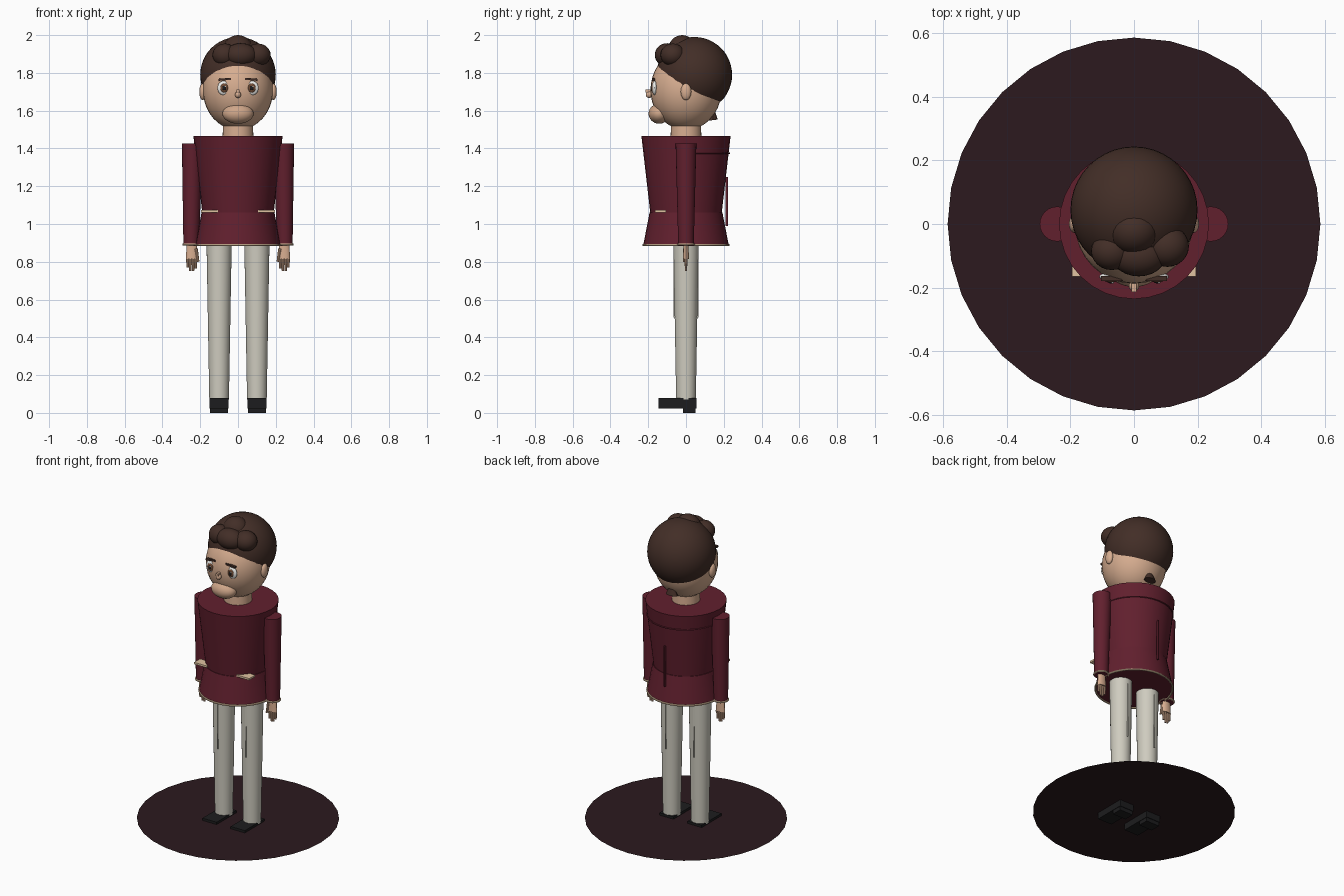
import bpy, bmesh, math
from mathutils import Vector, Matrix

if "Cube" in bpy.data.objects:
    bpy.data.objects.remove(bpy.data.objects["Cube"])


def mat(name, r, g, b):
    m = bpy.data.materials.new(name)
    m.diffuse_color = (r, g, b, 1)
    m.use_nodes = True
    m.node_tree.nodes["Principled BSDF"].inputs["Base Color"].default_value = m.diffuse_color
    return m


JACKET = mat("maroon", 0.12, 0.014, 0.027)
SKIN = mat("skin", 0.68, 0.42, 0.28)
MUZZLE = mat("muzzle_skin", 0.62, 0.38, 0.25)
CLOTH = mat("trouser_cloth", 0.62, 0.60, 0.52)
HAIR = mat("brown_hair", 0.055, 0.027, 0.02)
BASE = mat("dark_base", 0.025, 0.01, 0.013)
BLACK = mat("black", 0.012, 0.012, 0.013)
TRIM = mat("cream_trim", 0.75, 0.55, 0.36)
WHITE = mat("eye_white", 0.85, 0.85, 0.82)
BROWN = mat("iris_brown", 0.16, 0.07, 0.035)


def finish(name, bm, m, smooth=True):
    bmesh.ops.recalc_face_normals(bm, faces=bm.faces)
    me = bpy.data.meshes.new(name)
    bm.to_mesh(me)
    bm.free()
    me.materials.append(m)
    ob = bpy.data.objects.new(name, me)
    bpy.context.collection.objects.link(ob)
    if smooth:
        bpy.ops.object.select_all(action='DESELECT')
        ob.select_set(True)
        bpy.context.view_layer.objects.active = ob
        bpy.ops.object.shade_smooth_by_angle(angle=math.radians(35))
    return ob


def tube(name, m, a, b, ra, rb, sides=32, squash=1.0):
    """Capped cone from a to b; squash flattens it in y."""
    a, b = Vector(a), Vector(b)
    d = b - a
    bm = bmesh.new()
    bmesh.ops.create_cone(bm, cap_ends=True, segments=sides, radius1=ra, radius2=rb, depth=d.length)
    rot = Vector((0, 0, 1)).rotation_difference(d).to_matrix().to_4x4()
    bm.transform(Matrix.Translation((a + b) / 2) @ Matrix.Diagonal((1, squash, 1, 1)) @ rot)
    return finish(name, bm, m)


def ball(name, m, c, r, u=32, v=20):
    bm = bmesh.new()
    bmesh.ops.create_uvsphere(bm, u_segments=u, v_segments=v, radius=1)
    bm.transform(Matrix.Translation(c) @ Matrix.Diagonal((*r, 1)))
    return finish(name, bm, m)


def box(name, m, c, size, tilt=0):
    bm = bmesh.new()
    bmesh.ops.create_cube(bm, size=1)
    bm.transform(Matrix.Translation(c) @ Matrix.Rotation(tilt, 4, 'Y') @ Matrix.Diagonal((*size, 1)))
    return finish(name, bm, m, False)


def ring(name, m, c, R, r):
    bm = bmesh.new()
    for i in range(8):
        t = math.tau * i / 8
        bm.verts.new((c[0] + R + r * math.cos(t), c[1], c[2] + r * math.sin(t)))
    vs = list(bm.verts)
    es = [bm.edges.new((vs[i], vs[i - 1])) for i in range(8)]
    bmesh.ops.spin(bm, geom=vs + es, cent=c, axis=(0, 0, 1), angle=math.tau, steps=32, use_merge=True)
    bmesh.ops.remove_doubles(bm, verts=bm.verts, dist=1e-5)
    return finish(name, bm, m)


# base disc: a single sheet level with the shoes
bm = bmesh.new()
bmesh.ops.create_circle(bm, cap_ends=True, segments=32, radius=0.587)
bm.transform(Matrix.Translation((0, 0, 0.065)))
finish("base_disc", bm, BASE, False)

# jacket
tube("jacket_body", JACKET, (0, 0, 1.04), (0, 0, 1.465), 0.187, 0.236)
tube("jacket_skirt", JACKET, (0, 0, 0.89), (0, 0, 1.06), 0.226, 0.193)
ring("jacket_hem_trim", TRIM, (0, 0, 0.889), 0.225, 0.006)
box("back_seam", JACKET, (0, 0.215, 1.12), (0.008, 0.014, 0.26))
ring("back_yoke_seam", JACKET, (0, 0.008, 1.375), 0.222, 0.004)

# neck and head
tube("neck", SKIN, (0, 0, 1.44), (0, 0, 1.58), 0.082, 0.078)
ball("head", SKIN, (0, 0, 1.71), (0.186, 0.188, 0.212))
ball("muzzle", MUZZLE, (0, -0.142, 1.584), (0.082, 0.056, 0.053))
ball("nose_tip", SKIN, (0, -0.195, 1.685), (0.016, 0.018, 0.018), 16, 10)
box("nose_bridge", SKIN, (0, -0.198, 1.703), (0.016, 0.032, 0.016))

# hair cap: sphere cut by a sloping plane
bm = bmesh.new()
bmesh.ops.create_uvsphere(bm, u_segments=40, v_segments=24, radius=0.2)
bm.transform(Matrix.Translation((0, 0.044, 1.79)))
bmesh.ops.bisect_plane(bm, geom=bm.verts[:] + bm.edges[:] + bm.faces[:],
                       plane_co=(0, 0, 1.715), plane_no=(0, 0.37, 1), clear_inner=True)
finish("hair_cap", bm, HAIR)

# curls on top of the hair
for i, (x, y, z, a, b, c) in enumerate([
        (0, -0.02, 1.92, 0.08, 0.075, 0.08), (-0.07, -0.085, 1.895, 0.065, 0.06, 0.06),
        (0.015, -0.10, 1.895, 0.085, 0.065, 0.062), (0.105, -0.07, 1.895, 0.068, 0.065, 0.06)]):
    ball(f"hair_curl_{i + 1}", HAIR, (x, y, z), (a, b, c), 24, 16)
tube("nape_tuft", HAIR, (0, 0.145, 1.55), (0, 0.14, 1.61), 0.04, 0.012, 12, 0.6)

for s, side in ((-1, "left"), (1, "right")):
    # face details
    ball(f"{side}_ear", SKIN, (s * 0.187, 0, 1.70), (0.018, 0.028, 0.044), 20, 14)
    ball(f"{side}_eye", WHITE, (s * 0.075, -0.166, 1.72), (0.034, 0.014, 0.038), 24, 14)
    ball(f"{side}_iris", BROWN, (s * 0.073, -0.176, 1.72), (0.021, 0.008, 0.024), 20, 12)
    ball(f"{side}_pupil", BLACK, (s * 0.073, -0.181, 1.72), (0.011, 0.006, 0.012), 16, 10)
    ball(f"{side}_eye_glint", WHITE, (s * 0.073 + 0.006, -0.185, 1.728), (0.004, 0.003, 0.004), 10, 8)
    box(f"{side}_eyebrow", HAIR, (s * 0.07, -0.172, 1.766), (0.066, 0.016, 0.011), s * 0.08)

    # pocket strip
    box(f"{side}_pocket_trim", TRIM, (s * 0.15, -0.135, 1.067), (0.09, 0.06, 0.012))

    # sleeve and cuff
    tube(f"{side}_sleeve", JACKET, (s * 0.248, 0, 0.885), (s * 0.242, 0, 1.425), 0.041, 0.055, 24)
    ring(f"{side}_cuff_trim", TRIM, (s * 0.248, 0, 0.892), 0.041, 0.006)

    # hand with four fingers and a thumb
    tube(f"{side}_palm", SKIN, (s * 0.245, 0, 0.815), (s * 0.245, 0, 0.89), 0.031, 0.027, 16, 0.5)
    for i, tip in enumerate((0.765, 0.75, 0.752, 0.77)):
        x = 0.245 + (i - 1.5) * 0.0145
        tube(f"{side}_finger_{i + 1}", SKIN, (s * x, 0, 0.825), (s * x, 0, tip), 0.0085, 0.006, 10)
    tube(f"{side}_thumb", SKIN, (s * 0.222, -0.008, 0.87), (s * 0.21, -0.01, 0.80), 0.009, 0.006, 10)

    # trouser leg with front and back creases
    tube(f"{side}_leg", CLOTH, (s * 0.1, 0, 0.07), (s * 0.1, 0, 0.92), 0.052, 0.067)
    for f, end in ((-1, "front"), (1, "back")):
        box(f"{side}_{end}_crease", CLOTH, (s * 0.1, f * 0.061, 0.68), (0.005, 0.012, 0.35))

    # shoe and heel
    box(f"{side}_shoe", BLACK, (s * 0.1, -0.045, 0.052), (0.10, 0.20, 0.056))
    box(f"{side}_shoe_heel", BLACK, (s * 0.1, 0.018, 0.015), (0.094, 0.066, 0.03))
